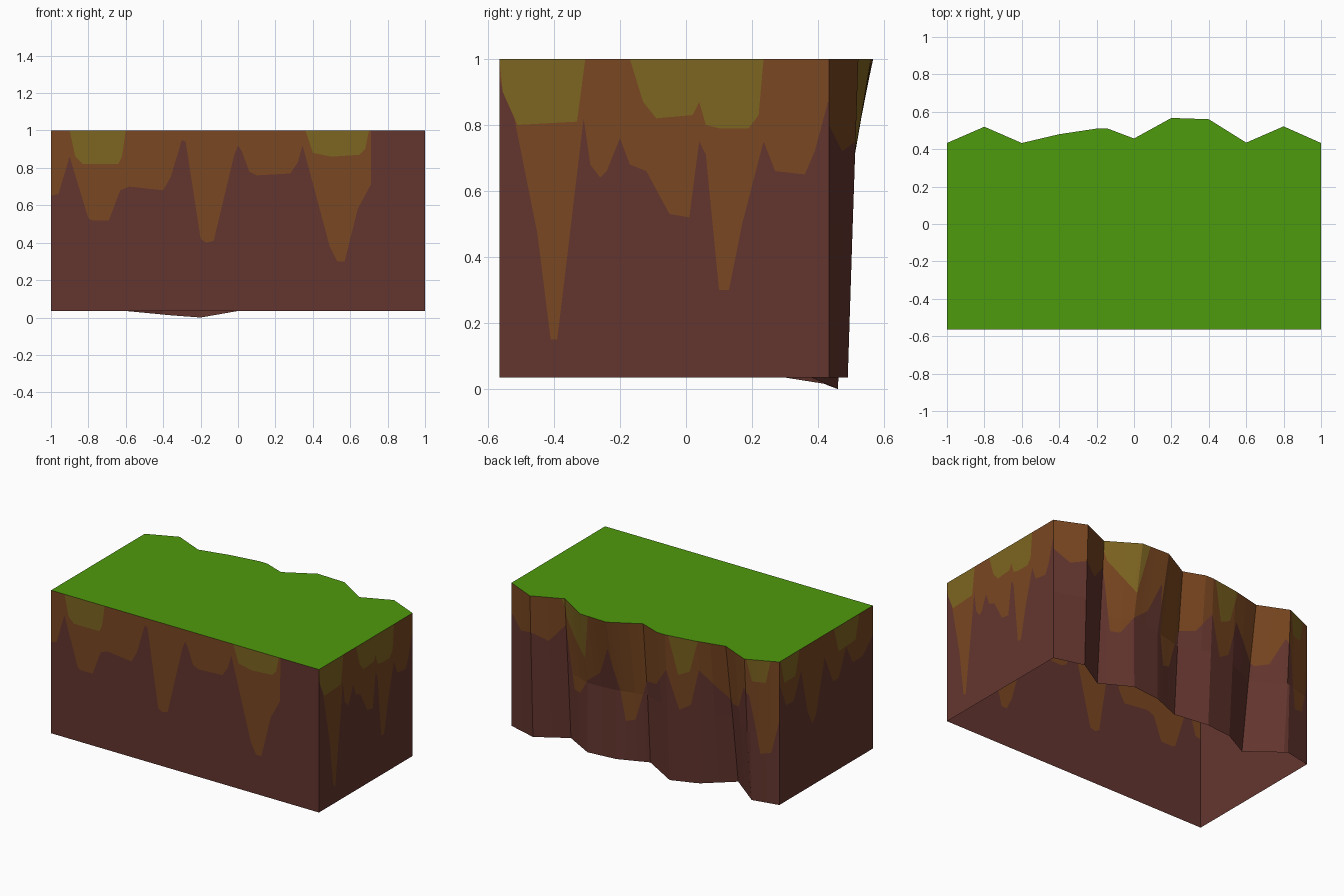
import bpy, bmesh

if "Cube" in bpy.data.objects:
    bpy.data.objects.remove(bpy.data.objects["Cube"])

FRONT, SIDE_BACK, BASE, MID, TOP = -0.565, 0.433, 0.035, 0.5, 1.0


def material(name, rgb):
    m = bpy.data.materials.new(name)
    m.diffuse_color = (*rgb, 1)
    m.use_nodes = True
    m.node_tree.nodes["Principled BSDF"].inputs["Base Color"].default_value = m.diffuse_color
    return m


EARTH = material("red_earth", (0.127, 0.036, 0.028))
CLAY = material("orange_clay", (0.193, 0.063, 0.015))
MOSS = material("olive_moss", (0.208, 0.128, 0.015))
GRASS = material("grass_green", (0.078, 0.325, 0.004))


def interp(pts, u):
    """Piecewise linear profile, flat beyond its ends."""
    if u <= pts[0][0]:
        return pts[0][1]
    for (a, p), (b, q) in zip(pts, pts[1:]):
        if u <= b:
            return p + (q - p) * (u - a) / (b - a)
    return pts[-1][1]


def finish(bm, name, mats):
    me = bpy.data.meshes.new(name)
    bm.to_mesh(me)
    bm.free()
    for m in mats:
        me.materials.append(m)
    ob = bpy.data.objects.new(name, me)
    bpy.context.collection.objects.link(ob)
    return ob


def wall(name, u_min, u_max, place, clay, moss, flip=False,
         base=lambda u: BASE, columns=(), fold=False):
    """Wall cut into earth, clay and moss faces along two drip profiles."""
    us = {u_min, u_max, *columns, *(p[0] for p in clay), *(p[0] for p in moss)}
    us = sorted(u for u in us if u_min <= u <= u_max)

    def lines(u):
        m = interp(moss, u)
        return min(interp(clay, u), m), m

    if fold:  # extra columns where a profile crosses the fold height
        extra = []
        for a, b in zip(us, us[1:]):
            for p, q in zip(lines(a), lines(b)):
                if (p - MID) * (q - MID) < 0:
                    extra.append(a + (b - a) * (MID - p) / (q - p))
        us = sorted(us + extra)

    bm = bmesh.new()
    cache = {}

    def vert(u, z):
        key = (round(u, 5), round(z, 5))
        if key not in cache:
            cache[key] = bm.verts.new(place(u, z))
        return cache[key]

    for a, b in zip(us, us[1:]):
        la, lb = [sorted([base(u), *lines(u), TOP] + ([MID] if fold else []))
                  for u in (a, b)]
        c, m = [(p + q) / 2 for p, q in zip(lines(a), lines(b))]
        for k in range(len(la) - 1):
            ring = [vert(a, la[k]), vert(b, lb[k]),
                    vert(b, lb[k + 1]), vert(a, la[k + 1])]
            ring = list(dict.fromkeys(ring))
            if len(ring) < 3:
                continue
            f = bm.faces.new(ring[::-1] if flip else ring)
            z = (la[k] + lb[k] + la[k + 1] + lb[k + 1]) / 4
            f.material_index = 0 if z < c else 1 if z < m else 2
    return finish(bm, name, [EARTH, CLAY, MOSS])


# Front wall
wall("front_wall", -1, 1, lambda u, z: (u, FRONT, z),
     [(-1, .65), (-.96, .66), (-.9, .86), (-.87, .76), (-.8, .53), (-.78, .52),
      (-.69, .52), (-.63, .68), (-.58, .7), (-.4, .68), (-.36, .75), (-.3, .95),
      (-.28, .94), (-.2, .42), (-.17, .4), (-.13, .41), (-.02, .87), (0, .92),
      (.02, .89), (.06, .78), (.1, .76), (.28, .77), (.32, .83), (.345, .92),
      (.37, .83), (.49, .38), (.53, .3), (.57, .3), (.64, .58), (.71, .71),
      (.712, 1)],
     [(-.9, 1), (-.87, .86), (-.83, .82), (-.64, .82), (-.62, .86), (-.6, 1),
      (.36, 1), (.4, .88), (.5, .86), (.65, .87), (.68, .9), (.7, 1)])

# Right wall
wall("right_wall", FRONT, SIDE_BACK, lambda u, z: (1, u, z),
     [(-.565, .95), (-.52, .82), (-.45, .47), (-.41, .15), (-.39, .15),
      (-.36, .4), (-.31, .82), (-.29, .68), (-.26, .64), (-.24, .66),
      (-.2, .76), (-.17, .68), (-.12, .66), (-.05, .53), (.01, .52),
      (.04, .75), (.06, .71), (.1, .3), (.13, .3), (.17, .5), (.235, .75),
      (.27, .66), (.36, .65), (.39, .72), (.43, .87)],
     [(-.565, 1), (-.555, .9), (-.51, .8), (-.33, .81), (-.305, 1),
      (-.17, 1), (-.13, .87), (-.09, .82), (.02, .83), (.04, .87), (.06, .8),
      (.1, .79), (.19, .79), (.22, .83), (.235, 1)])

# Left wall
wall("left_wall", FRONT, SIDE_BACK, lambda u, z: (-1, u, z),
     [(-.565, .8), (-.45, .7), (-.35, .7), (-.28, .85), (-.2, .65), (-.14, .65),
      (-.05, .85), (.04, .5), (.08, .45), (.13, .55), (.2, .85), (.28, .68),
      (.36, .68), (.43, .85)],
     [(-.42, 1), (-.38, .84), (-.2, .83), (-.15, 1),
      (.22, 1), (.26, .84), (.38, .84), (.42, 1)], flip=True)

# Rocky back wall: rim, waist and foot outlines (x, y)
RIM = [(-1, .433), (-.8, .52), (-.6, .433), (-.4, .48), (-.2, .51), (-.14, .51),
       (0, .457), (.2, .567), (.4, .56), (.6, .435), (.8, .522), (1, .433)]
WAIST = [(-1, .433), (-.8, .49), (-.6, .36), (-.4, .45), (-.2, .485), (0, .41),
         (.2, .46), (.4, .475), (.6, .4), (.8, .505), (1, .433)]
FOOT = [(-1, .433), (-.82, .47), (-.6, .3), (-.4, .42), (-.2, .46), (0, .38),
        (.2, .46), (.4, .48), (.6, .37), (.8, .49), (1, .433)]
DIP = [(-.6, BASE), (-.36, .012), (-.2, 0), (0, BASE)]


def rock(u, z):
    low = interp(DIP, u)
    foot, waist, rim = (interp(p, u) for p in (FOOT, WAIST, RIM))
    y = interp([(low, foot), (MID, waist), (TOP, rim)], z)
    return (u, y, z)


wall("back_cliff", -1, 1, rock,
     [(-1, .6), (-.95, .38), (-.88, .36), (-.82, .75), (-.78, .8), (-.7, .62),
      (-.62, .6), (-.5, .72), (-.42, .8), (-.36, .55), (-.28, .5), (-.2, .76),
      (-.1, .62), (0, .6), (.08, .32), (.14, .3), (.22, .8), (.3, .6),
      (.4, .52), (.48, .4), (.54, .4), (.6, .82), (.7, .7), (.8, .75),
      (.9, .72), (1, .8)],
     [(-.95, 1), (-.92, .85), (-.84, .85), (-.81, 1),
      (-.42, 1), (-.36, .78), (-.28, .74), (-.22, 1),
      (.34, 1), (.4, .68), (.5, .78), (.58, .87), (.62, 1)],
     flip=True, base=lambda u: interp(DIP, u), fold=True,
     columns=[p[0] for p in RIM + FOOT + DIP])

# Grass top (underside of the block stays open)
bm = bmesh.new()
outline = [(-1, FRONT), (1, FRONT)] + RIM[::-1]
top = bm.faces.new([bm.verts.new((x, y, TOP)) for x, y in outline])
bmesh.ops.triangulate(bm, faces=[top])
finish(bm, "grass_top", [GRASS])
